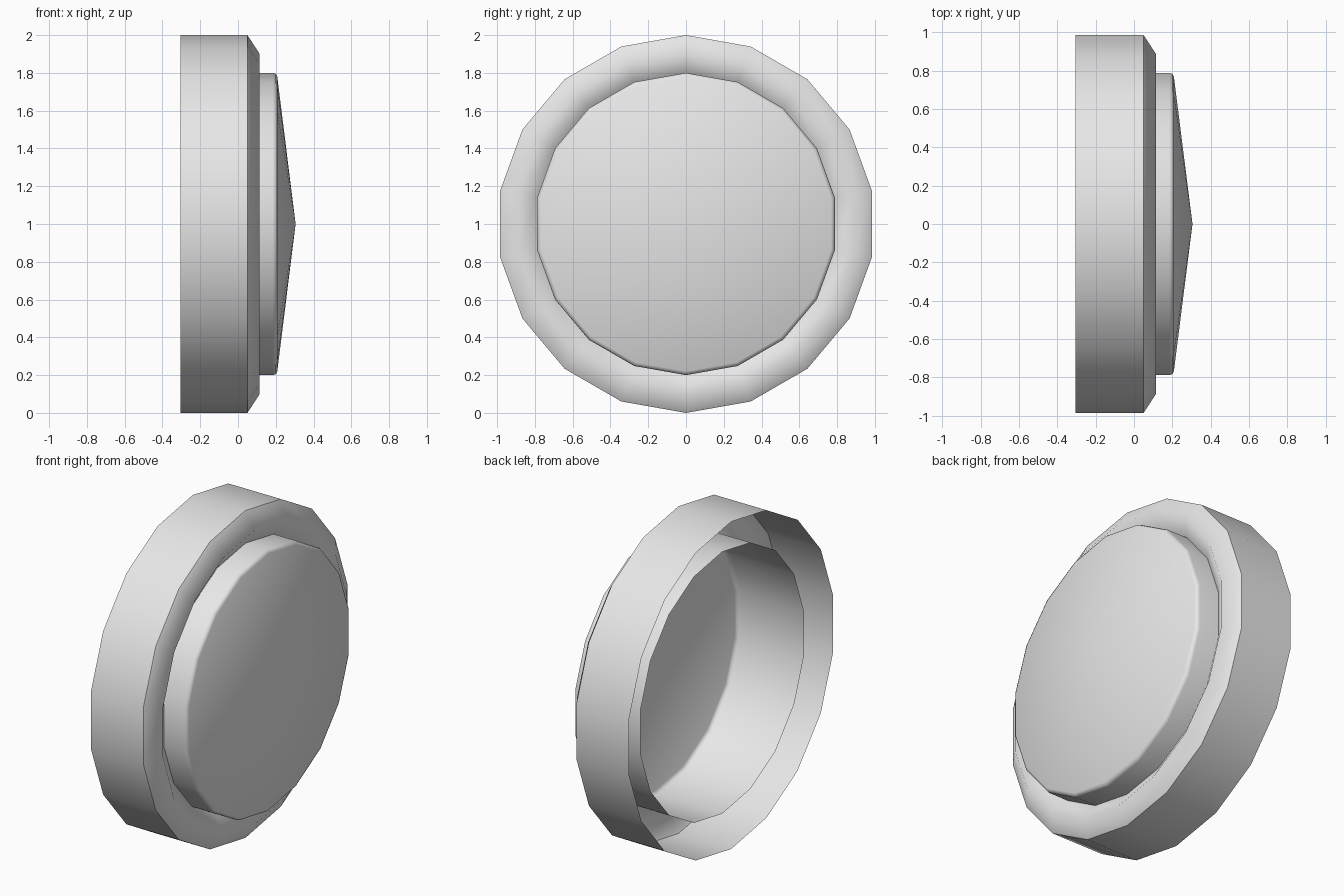
import bpy
import math

if "Cube" in bpy.data.objects:
    bpy.data.objects.remove(bpy.data.objects["Cube"], do_unlink=True)

SIDES = 18

grey = bpy.data.materials.new("plain_grey")
grey.use_nodes = True
grey.diffuse_color = (0.8, 0.8, 0.8, 1)
grey.node_tree.nodes["Principled BSDF"].inputs["Base Color"].default_value = (0.8, 0.8, 0.8, 1)


def lathe(name, profile):
    """Turn an open (x, radius) profile about the x axis at z = 1."""
    verts, faces, rings = [], [], []
    for x, r in profile:
        start = len(verts)
        count = SIDES if r > 0 else 1
        for i in range(count):
            t = math.tau * i / SIDES
            verts.append((x, r * math.sin(t), 1 + r * math.cos(t)))
        rings.append([start + i % count for i in range(SIDES)])
    for a, b in zip(rings, rings[1:]):
        for i in range(SIDES):
            j = (i + 1) % SIDES
            face = [a[i], b[i], b[j], a[j]]
            faces.append(list(dict.fromkeys(face)))
    mesh = bpy.data.meshes.new(name)
    mesh.from_pydata(verts, [], faces)
    mesh.materials.append(grey)
    obj = bpy.data.objects.new(name, mesh)
    bpy.context.collection.objects.link(obj)
    bpy.ops.object.select_all(action="DESELECT")
    obj.select_set(True)
    bpy.context.view_layer.objects.active = obj
    bpy.ops.object.shade_smooth_by_angle(angle=math.radians(75))
    return obj


# Outer wall, open at the back
lathe("outer_wall", [(-0.305, 1.0), (0.05, 1.0)])

# Raised rim between the wall and the cap
lathe("front_rim", [(0.05, 1.0), (0.115, 0.9), (0.05, 0.8)])

# Inner cap with a rounded edge and a shallow pointed dome, open at the back
lathe("domed_cap", [(-0.245, 0.8), (0.185, 0.8), (0.2, 0.795),
                    (0.208, 0.78), (0.305, 0)])
